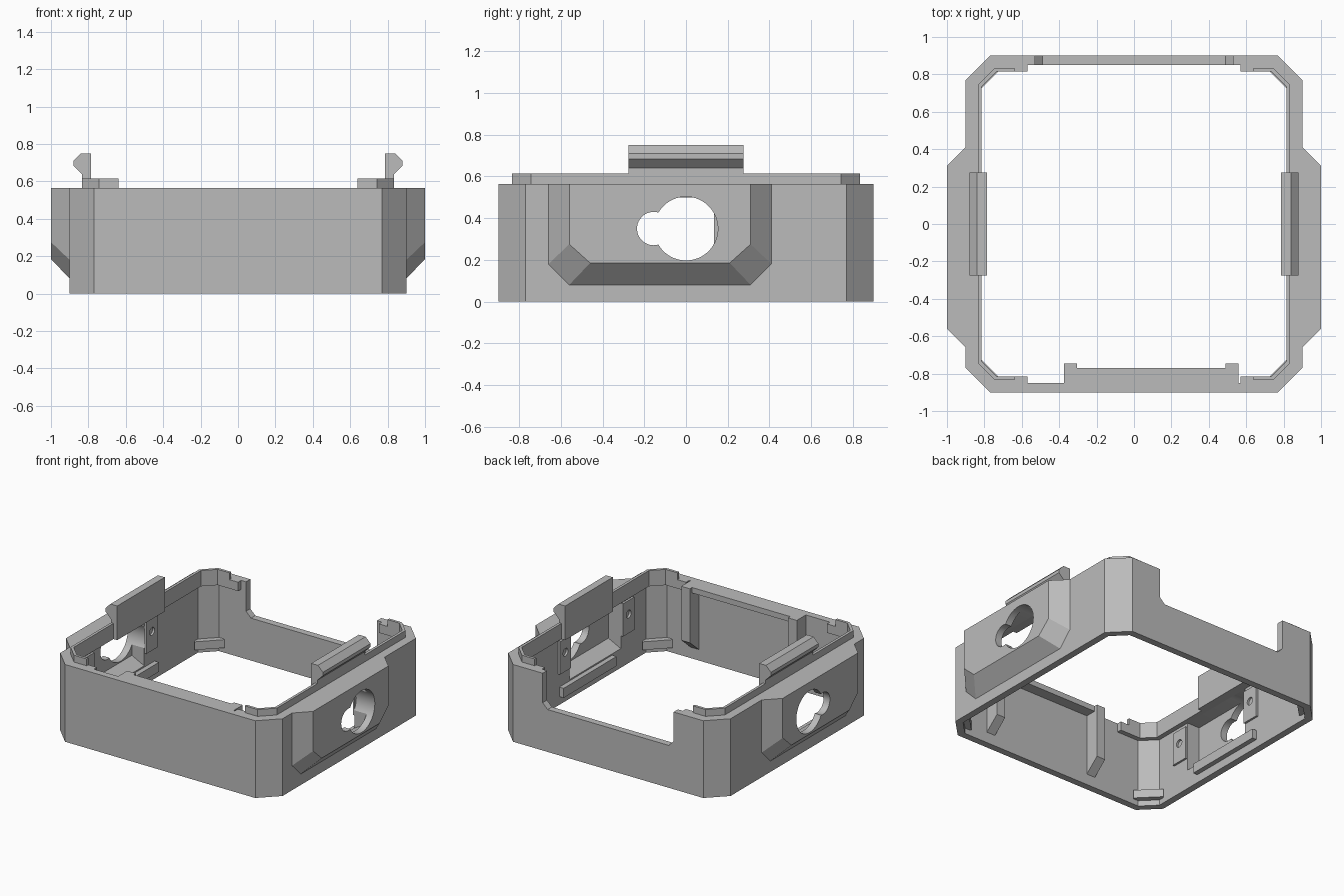
import bpy, bmesh, math

cube = bpy.data.objects.get("Cube")
if cube:
    bpy.data.objects.remove(cube, do_unlink=True)

grey = bpy.data.materials.new("plain grey")
grey.use_nodes = True
colour = (0.5, 0.5, 0.5, 1)
grey.diffuse_color = colour
grey.node_tree.nodes["Principled BSDF"].inputs["Base Color"].default_value = colour


def loft(name, first, last):
    """Closed solid between two matching outlines."""
    bm = bmesh.new()
    a = [bm.verts.new(p) for p in first]
    b = [bm.verts.new(p) for p in last]
    n = len(a)
    bm.faces.new(a)
    bm.faces.new(b)
    for i in range(n):
        j = (i + 1) % n
        bm.faces.new((a[i], a[j], b[j], b[i]))
    bmesh.ops.recalc_face_normals(bm, faces=bm.faces)
    me = bpy.data.meshes.new(name)
    bm.to_mesh(me)
    bm.free()
    me.materials.append(grey)
    ob = bpy.data.objects.new(name, me)
    bpy.context.collection.objects.link(ob)
    return ob


def prism(name, pts, axis, lo, hi):
    """Extrude a 2D outline along an axis."""
    def place(p, h):
        q = list(p)
        q.insert("xyz".index(axis), h)
        return q
    return loft(name, [place(p, lo) for p in pts], [place(p, hi) for p in pts])


def box(name, x, y, z):
    return prism(name, [(x[0], y[0]), (x[1], y[0]), (x[1], y[1]), (x[0], y[1])], "z", *z)


def circle(y, z, r, n=64):
    return [(y + r * math.cos(2 * math.pi * i / n), z + r * math.sin(2 * math.pi * i / n))
            for i in range(n)]


def combine(ob, other, op="DIFFERENCE"):
    """Apply a boolean and discard the helper."""
    mod = ob.modifiers.new("combine", "BOOLEAN")
    mod.operation, mod.solver, mod.object = op, "EXACT", other
    bpy.context.view_layer.update()
    deps = bpy.context.evaluated_depsgraph_get()
    me = bpy.data.meshes.new_from_object(ob.evaluated_get(deps))
    ob.modifiers.clear()
    ob.data = me
    bpy.data.objects.remove(other, do_unlink=True)


def octagon(inset):
    """Chamfered square outline, inset evenly from the outer wall."""
    a, c = 0.9 - inset, 0.77 - 0.414 * inset
    return [(a, -c), (a, c), (c, a), (-c, a), (-a, c), (-a, -c), (-c, -a), (c, -a)]


def ring(name, outer, inner, lo, hi):
    ob = prism(name, octagon(outer), "z", lo, hi)
    combine(ob, prism("bore", octagon(inner), "z", lo - 0.1, hi + 0.1))
    return ob


def pad_outline(y0, y1, z0, z1, low):
    return [(y0, 0.565), (y0, z1), (y0 + 0.1, z0), (y1 - 0.1, z0), (y1, z1), (y1, 0.565)]


# Thin outer wall
shell = ring("outer_wall", 0, 0.05, 0, 0.565)

# Side pads, hollow inside, with keyhole openings
outside = pad_outline(-0.56, 0.31, 0.185, 0.275, 0)
base = pad_outline(-0.66, 0.41, 0.08, 0.18, 0)
for s in (1, -1):
    # The skirt inside the wall keeps the union clean
    combine(shell, loft("pad", [(s * 0.9, *p) for p in base], [(s, *p) for p in outside]), "UNION")
    pocket = [(s * 0.8, 0.14), (s * 0.85, 0.14), (s * 0.95, 0.19), (s * 0.95, 0.5), (s * 0.8, 0.5)]
    combine(shell, prism("pocket", pocket, "y", -0.46, 0.13))
    for y, r in ((0, 0.153), (-0.155, 0.08)):
        combine(shell, prism("keyhole", circle(y, 0.35, r), "x", s * 0.8, s * 1.1))

# Back opening with clipped lower corners
opening = [(-0.53, 0.7), (-0.53, 0.35), (-0.49, 0.31), (0.49, 0.31), (0.53, 0.35), (0.53, 0.7)]
combine(shell, prism("opening", opening, "y", 0.8, 1.0))
shell.data.shade_smooth()
shell.data.set_sharp_from_angle(angle=math.radians(25))

# Inner rim and raised locating lip, both interrupted at front and back
rim = ring("inner_rim", 0.05, 0.085, 0.5, 0.565)
combine(rim, box("gap", (-0.57, 0.57), (-1, 1), (0.4, 0.7)))
lip = ring("locating_lip", 0.065, 0.085, 0.565, 0.615)
combine(lip, box("gap", (-0.64, 0.64), (-1, 1), (0.5, 0.7)))

# Front ledge and its end ribs with sloping feet
box("front_ledge", (-0.375, 0.56), (-0.85, -0.77), (0.525, 0.565))
rib = [(-0.85, 0.565), (-0.745, 0.565), (-0.745, 0.17), (-0.85, 0.08)]
for side, x in (("right", -0.375), ("left", 0.49)):
    prism(side + "_front_rib", rib, "x", x, x + 0.07)

hook = [(0.785, 0.5), (0.785, 0.75), (0.84, 0.75), (0.88, 0.71), (0.88, 0.685),
        (0.835, 0.64), (0.835, 0.5)]
for s, side in ((1, "left"), (-1, "right")):
    # Snap hook above each side
    prism(side + "_snap_hook", [(s * x, z) for x, z in hook], "y", -0.275, 0.275)
    # Shelf bar below the pocket
    box(side + "_shelf_bar", (s * 0.815, s * 0.86), (-0.36, 0.25), (0.06, 0.13))
    # Screw tabs beside the pocket
    for end, y in (("front", -0.53), ("back", 0.2)):
        tab = box(f"{side}_{end}_screw_tab", (s * 0.835, s * 0.85),
                  (y - 0.065, y + 0.065), (0.23, 0.47))
        combine(tab, prism("screw_hole", circle(y, 0.37, 0.028, 24), "x", s * 0.8, s * 0.9))
    # Small bars across the lower inside corners
    for t, end in ((1, "back"), (-1, "front")):
        bar = box(f"{side}_{end}_corner_bar", (1.09, 1.15), (-0.1, 0.1), (0.04, 0.1))
        bar.rotation_euler.z = math.atan2(t, s)
